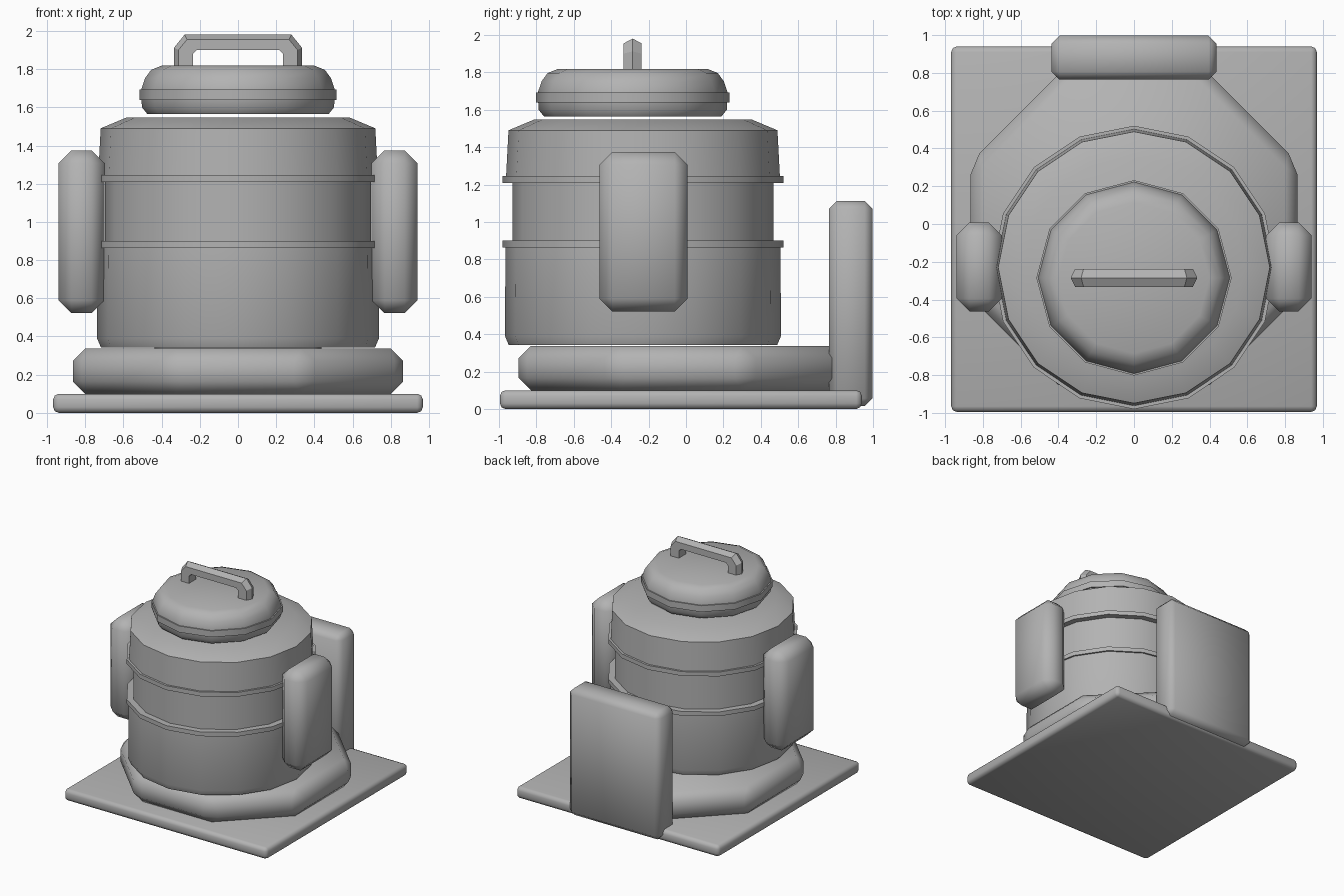
import bpy, bmesh, math

if "Cube" in bpy.data.objects:
    bpy.data.objects.remove(bpy.data.objects["Cube"])

metal = bpy.data.materials.new("grey")
metal.diffuse_color = (0.45, 0.45, 0.45, 1)
metal.use_nodes = True
metal.node_tree.nodes["Principled BSDF"].inputs["Base Color"].default_value = metal.diffuse_color


def finish(name, bm, bevel=0.0, segments=1, angle=50):
    """Turn a bmesh into a grey object with optional bevelled edges."""
    bmesh.ops.recalc_face_normals(bm, faces=bm.faces)
    mesh = bpy.data.meshes.new(name)
    bm.to_mesh(mesh)
    bm.free()
    mesh.materials.append(metal)
    ob = bpy.data.objects.new(name, mesh)
    bpy.context.collection.objects.link(ob)
    bpy.ops.object.select_all(action='DESELECT')
    ob.select_set(True)
    bpy.context.view_layer.objects.active = ob
    if bevel:
        mod = ob.modifiers.new("bevel", 'BEVEL')
        mod.width, mod.segments = bevel, segments
        mod.limit_method = 'ANGLE'
        bpy.ops.object.modifier_apply(modifier=mod.name)
    bpy.ops.object.shade_smooth_by_angle(angle=math.radians(angle))
    return ob


def box(name, x, y, z, bevel, segments=1):
    bm = bmesh.new()
    bmesh.ops.create_cube(bm, size=1)
    for v in bm.verts:
        for i, (lo, hi) in enumerate((x, y, z)):
            v.co[i] = lo if v.co[i] < 0 else hi
    return finish(name, bm, bevel, segments)


def lathe(name, profile, sides, cy, phase=0.0, bevel=0.0, angle=35):
    """Closed solid of revolution around (0, cy) from (radius, z) pairs."""
    bm = bmesh.new()
    rings = []
    for r, z in profile:
        angles = [phase + 2 * math.pi * i / sides for i in range(sides)]
        rings.append([bm.verts.new((r * math.cos(a), cy + r * math.sin(a), z)) for a in angles])
    for low, high in zip(rings, rings[1:]):
        for i in range(sides):
            j = (i + 1) % sides
            bm.faces.new((low[i], low[j], high[j], high[i]))
    bm.faces.new(rings[0])
    bm.faces.new(rings[-1])
    return finish(name, bm, bevel, 1, angle)


# Ground plate and octagonal pedestal
box("base_plate", (-0.968, 0.968), (-0.995, 0.94), (0, 0.1), 0.03, 2)
lathe("pedestal", [(0.936, 0.1), (0.936, 0.337)], 8, -0.03, math.pi / 8, 0.065, 50)

# Sixteen-sided drum with a recessed middle
BODY_Y = -0.23
lathe("drum", [(0.718, 0.343), (0.738, 0.39), (0.735, 0.88), (0.697, 0.88), (0.697, 1.225),
               (0.733, 1.225), (0.719, 1.49), (0.583, 1.547)], 16, BODY_Y)
for name, z in (("lower_band", 0.864), ("upper_band", 1.208)):
    lathe(name, [(0.75, z), (0.75, z + 0.037)], 16, BODY_Y)

# Twelve-sided lid with a rim
LID_Y = -0.285
lathe("lid", [(0.475, 1.565), (0.503, 1.60), (0.508, 1.69), (0.487, 1.752),
              (0.455, 1.796), (0.40, 1.818)], 12, LID_Y)
lathe("lid_rim", [(0.517, 1.638), (0.517, 1.692)], 12, LID_Y)

# Arched handle with a ridge along its outer edge
bm = bmesh.new()


def arch(y, half, shoulder, top, corner):
    pts = [(-half, 1.80), (-half, shoulder), (-corner, top),
           (corner, top), (half, shoulder), (half, 1.80)]
    return [bm.verts.new((px, y, pz)) for px, pz in pts]


rows = [arch(LID_Y - 0.048, 0.235, 1.88, 1.90, 0.215),
        arch(LID_Y - 0.048, 0.312, 1.90, 1.955, 0.267),
        arch(LID_Y, 0.335, 1.912, 1.98, 0.28),
        arch(LID_Y + 0.048, 0.312, 1.90, 1.955, 0.267),
        arch(LID_Y + 0.048, 0.235, 1.88, 1.90, 0.215)]
for k in range(5):
    a, b = rows[k], rows[(k + 1) % 5]
    for i in range(5):
        bm.faces.new((a[i], a[i + 1], b[i + 1], b[i]))
for end in (0, 5):
    bm.faces.new([row[end] for row in rows])
finish("lid_handle", bm, angle=25)

# Side pods and the tall panel at the back
box("right_pod", (0.7, 0.94), (-0.462, 0.008), (0.522, 1.375), 0.068)
box("left_pod", (-0.94, -0.7), (-0.462, 0.008), (0.522, 1.375), 0.068)
box("back_panel", (-0.437, 0.437), (0.765, 0.997), (0.015, 1.112), 0.042)
